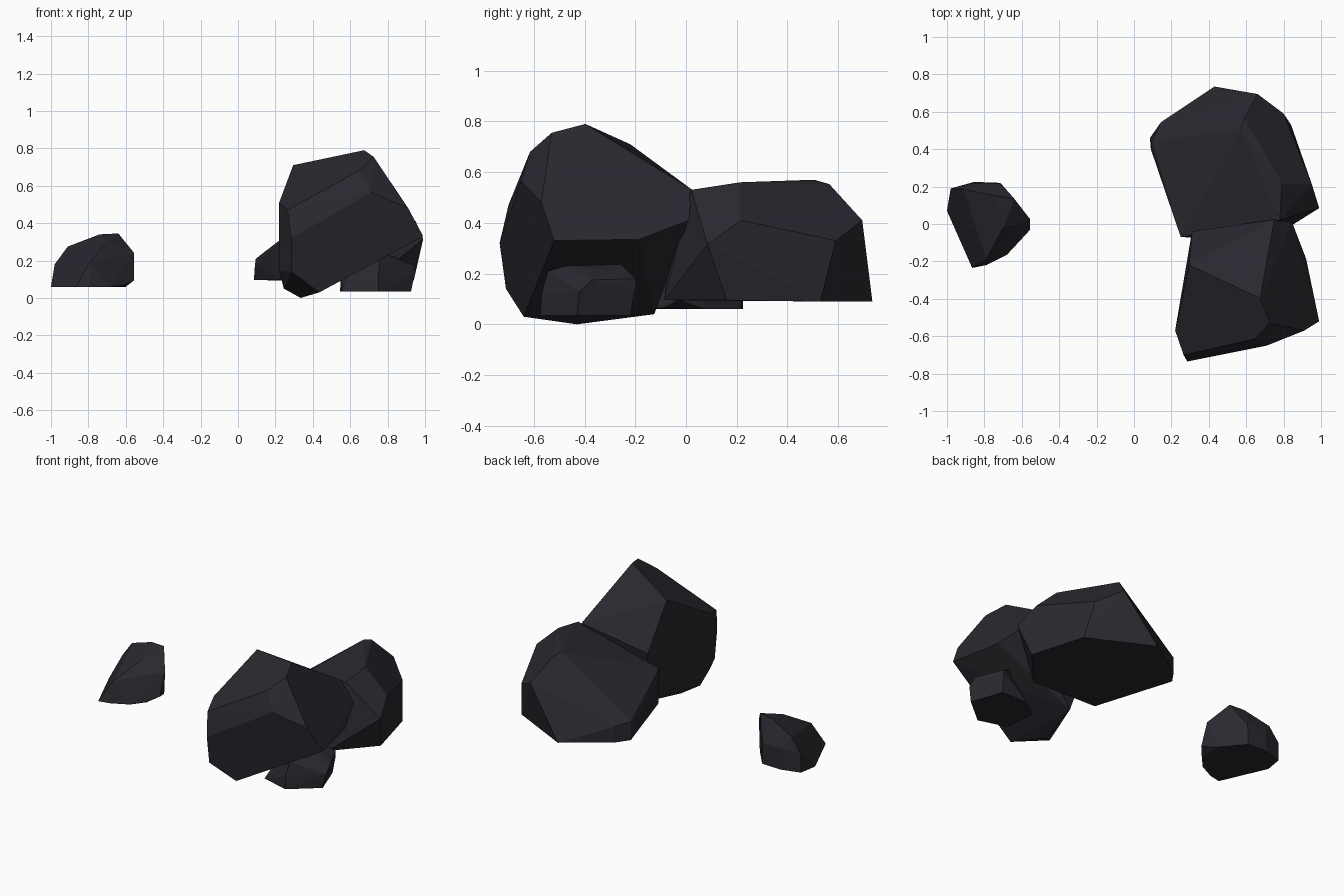
import bpy, bmesh, math

# One dark stone colour
stone = bpy.data.materials.new("dark stone")
stone.diffuse_color = (0.022, 0.022, 0.029, 1)


def rock(name, corners):
    """Faceted boulder: convex hull around a handful of corners."""
    bm = bmesh.new()
    for c in corners:
        bm.verts.new(c)
    hull = bmesh.ops.convex_hull(bm, input=bm.verts[:])
    loose = [v for v in bm.verts if not v.link_faces]
    bmesh.ops.delete(bm, geom=loose, context='VERTS')
    # merge nearly coplanar triangles into broad flat facets
    bmesh.ops.dissolve_limit(bm, angle_limit=math.radians(4),
                             verts=bm.verts[:], edges=bm.edges[:])
    bmesh.ops.recalc_face_normals(bm, faces=bm.faces[:])
    mesh = bpy.data.meshes.new(name)
    bm.to_mesh(mesh)
    bm.free()
    mesh.materials.append(stone)
    obj = bpy.data.objects.new(name, mesh)
    bpy.context.collection.objects.link(obj)
    return obj


# Tall boulder leaning at the front
rock("front_boulder", [
    (.675, -.397, .79), (.725, -.53, .755), (.645, -.615, .68),
    (.71, -.65, .565), (.91, -.57, .48), (.99, -.52, .33),
    (.92, -.185, .335), (.845, .01, .41), (.75, .025, .53),
    (.295, -.22, .71), (.31, -.04, .42), (.22, -.57, .51),
    (.265, -.70, .47), (.285, -.735, .32), (.285, -.71, .14),
    (.22, -.57, .145), (.245, -.5, .05), (.435, -.64, .03),
    (.335, -.43, 0), (.40, -.125, .04)])

# Broad boulder behind it, sloping down to the left
rock("back_boulder", [
    (.57, .505, .57), (.59, .565, .553), (.79, .215, .56), (.78, .02, .53),
    (.95, .215, .41), (.99, .085, .315), (.80, .59, .33), (.66, .695, .41),
    (.43, .735, .09), (.84, .53, .09), (.94, .16, .095), (.72, -.085, .095),
    (.145, .545, .095), (.145, .545, .2), (.095, .445, .21),
    (.085, .46, .095), (.09, .40, .17), (.25, -.07, .095), (.25, -.07, .33)])

# Small stone tucked under the front boulder
rock("under_stone", [
    (.56, -.52, .035), (.55, -.35, .10), (.545, -.30, .035),
    (.75, -.575, .035), (.75, -.57, .12), (.925, -.43, .035),
    (.945, -.42, .13), (.94, -.37, .175), (.76, -.545, .21),
    (.78, -.49, .235), (.84, -.38, .22), (.78, -.255, .235),
    (.86, -.20, .18), (.86, -.20, .14), (.85, -.22, .035),
    (.66, -.22, .035), (.62, -.42, .19)])

# Separate stone on the left
rock("left_stone", [
    (-.74, .15, .34), (-.64, .135, .345), (-.555, .025, .24),
    (-.555, -.03, .095), (-.61, -.09, .065), (-.68, -.165, .06),
    (-.79, -.22, .06), (-.865, -.235, .06), (-.79, -.19, .195),
    (-.70, -.02, .295), (-.91, .185, .275), (-.98, .19, .18),
    (-1, .07, .06), (-.98, .19, .06), (-.855, .225, .06),
    (-.715, .22, .06), (-.60, .08, .06), (-.855, .22, .2), (-.715, .215, .2)])
